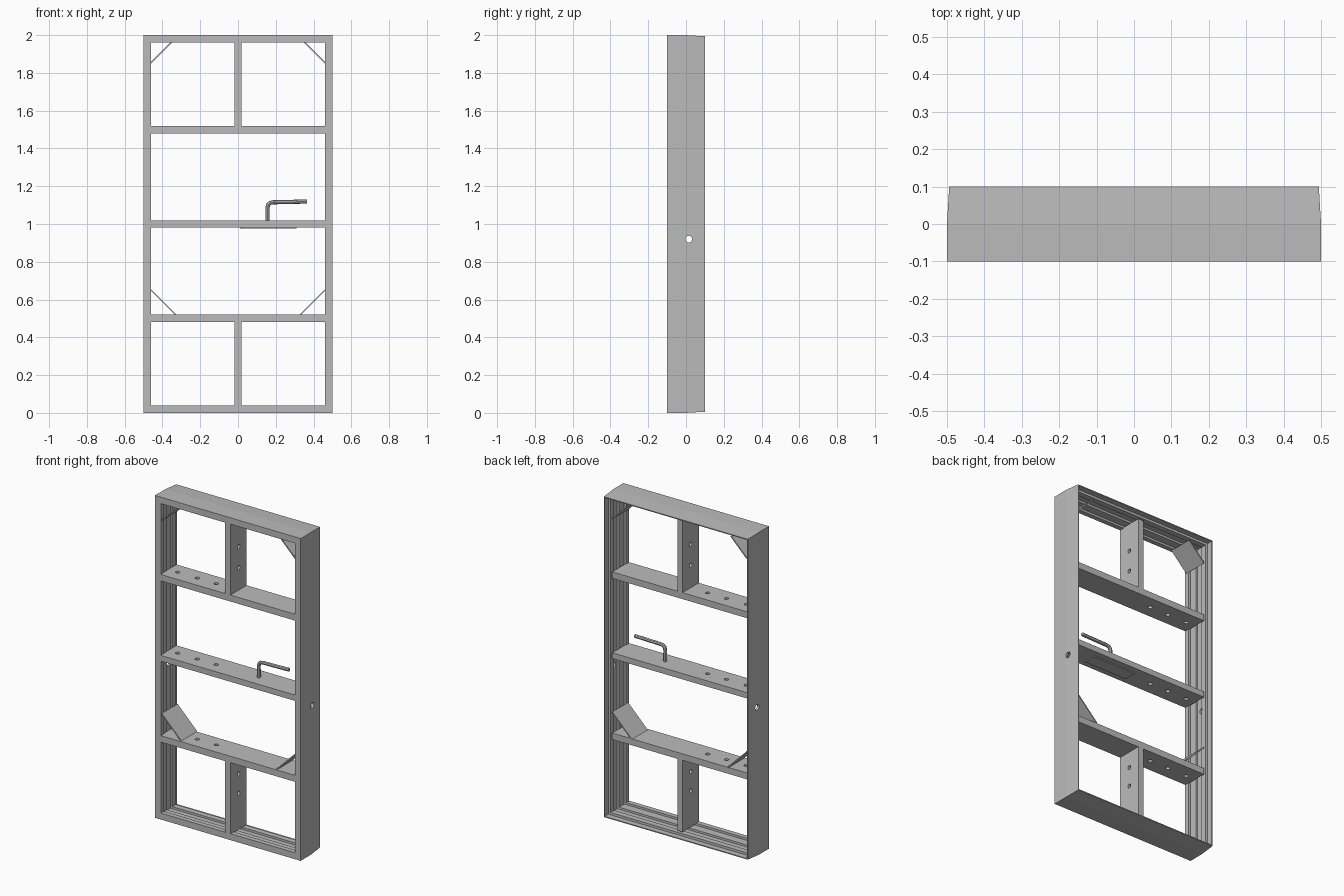
import bpy, bmesh, math
from mathutils import Matrix, Vector

old = bpy.data.objects.get("Cube")
if old:
    bpy.data.objects.remove(old, do_unlink=True)

steel = bpy.data.materials.new("grey_steel")
steel.use_nodes = True
GREY = (0.5, 0.5, 0.5, 1)
steel.diffuse_color = GREY
steel.node_tree.nodes["Principled BSDF"].inputs["Base Color"].default_value = GREY

FRONT, BACK = -0.1, 0.06   # depth range of the inner members


def finish(name, bm):
    bmesh.ops.recalc_face_normals(bm, faces=bm.faces)
    mesh = bpy.data.meshes.new(name)
    bm.to_mesh(mesh)
    bm.free()
    mesh.materials.append(steel)
    ob = bpy.data.objects.new(name, mesh)
    bpy.context.collection.objects.link(ob)
    return ob


def box(name, x0, x1, y0, y1, z0, z1):
    bm = bmesh.new()
    centre = Vector((x0 + x1, y0 + y1, z0 + z1)) / 2
    size = Matrix.Diagonal((x1 - x0, y1 - y0, z1 - z0, 1))
    bmesh.ops.create_cube(bm, size=1, matrix=Matrix.Translation(centre) @ size)
    return finish(name, bm)


def drill(ob, points, axis, radius, length):
    """Cut round holes through a part at the given points."""
    bm = bmesh.new()
    turn = Matrix.Rotation(math.pi / 2, 4, 'Y') if axis == 'X' else Matrix()
    for p in points:
        bmesh.ops.create_cone(bm, cap_ends=True, segments=16, radius1=radius,
                              radius2=radius, depth=length,
                              matrix=Matrix.Translation(p) @ turn)
    cutter = finish("hole_cutter", bm)
    cutter.hide_render = True
    mod = ob.modifiers.new("holes", 'BOOLEAN')
    mod.operation, mod.solver, mod.object = 'DIFFERENCE', 'EXACT', cutter
    deps = bpy.context.evaluated_depsgraph_get()
    cut_mesh = bpy.data.meshes.new_from_object(ob.evaluated_get(deps))
    ob.modifiers.clear()
    ob.data = cut_mesh
    bpy.data.objects.remove(cutter, do_unlink=True)


# Outer frame: a ribbed profile (inset, depth) swept round the rectangle
profile = [(0, -0.1), (0, 0), (0.006, 0.1), (0.012, 0.1), (0.012, 0.065),
           (0.027, 0.065), (0.027, 0.03), (0.014, 0.03), (0.014, -0.02),
           (0.027, -0.02), (0.027, -0.07), (0.04, -0.07), (0.04, -0.1)]
bm = bmesh.new()
rings = []
for d, y in profile:
    rings.append([bm.verts.new((sx * (0.5 - d), y, 1 + sz * (1 - d)))
                  for sx, sz in ((-1, -1), (1, -1), (1, 1), (-1, 1))])
for i, ring in enumerate(rings):
    following = rings[(i + 1) % len(rings)]
    for k in range(4):
        n = (k + 1) % 4
        bm.faces.new((ring[k], ring[n], following[n], following[k]))
frame = finish("outer_frame", bm)
drill(frame, [(0, 0.015, 0.92)], 'X', 0.018, 1.2)

# Cross beams with three holes on the right half
for name, z in (("lower", 0.5), ("middle", 1.0), ("upper", 1.5)):
    half = 0.018 if name == "middle" else 0.02
    beam = box(name + "_beam", -0.465, 0.465, FRONT + 0.0005, BACK, z - half, z + half)
    drill(beam, [(x, -0.02, z) for x in (-0.4, -0.265, -0.135)], 'Z', 0.013, 0.1)

# Upright studs in the top and bottom bays
for name, z0, z1, holes in (("lower", 0.035, 0.48, (0.26, 0.38)),
                            ("upper", 1.52, 1.965, (1.66, 1.79))):
    stud = box(name + "_stud", -0.018, 0.018, FRONT + 0.0005, BACK, z0, z1)
    drill(stud, [(0, -0.02, z) for z in holes], 'X', 0.013, 0.1)

# Diagonal corner plates
for level, z, up, run in (("upper", 1.96, -1, 0.11), ("lower", 0.52, 1, 0.135)):
    for side, s in (("left", 1), ("right", -1)):
        bm = bmesh.new()
        t = 0.01
        outline = [(0.46, run), (0.46, run - t), (0.46 - run + t, 0), (0.46 - run, 0)]
        face = bm.faces.new([bm.verts.new((s * x, FRONT + 0.01, z + up * h))
                             for x, h in outline])
        out = bmesh.ops.extrude_face_region(bm, geom=[face])
        moved = [g for g in out["geom"] if isinstance(g, bmesh.types.BMVert)]
        bmesh.ops.translate(bm, verts=moved, vec=(0, 0.155, 0))
        finish(f"{level}_{side}_corner_plate", bm)

# Thin plate under the middle beam
box("handle_plate", 0.01, 0.31, -0.06, 0.02, 0.976, 0.983)

# Bent rod handle
curve = bpy.data.curves.new("handle", 'CURVE')
curve.dimensions = '3D'
curve.bevel_depth, curve.bevel_resolution = 0.011, 2
curve.use_fill_caps = True
spline = curve.splines.new('POLY')
path = [(0.157, 1.01), (0.157, 1.09), (0.161, 1.104), (0.17, 1.112),
        (0.185, 1.115), (0.365, 1.119)]
spline.points.add(len(path) - 1)
for point, (x, z) in zip(spline.points, path):
    point.co = (x, -0.02, z, 1)
rod = bpy.data.objects.new("handle", curve)
bpy.context.collection.objects.link(rod)
rod_mesh = bpy.data.meshes.new_from_object(
    rod.evaluated_get(bpy.context.evaluated_depsgraph_get()))
bpy.data.objects.remove(rod, do_unlink=True)
rod_mesh.materials.clear()
rod_mesh.materials.append(steel)
handle = bpy.data.objects.new("bent_handle", rod_mesh)
bpy.context.collection.objects.link(handle)
bpy.context.view_layer.objects.active = handle
handle.select_set(True)
bpy.ops.object.shade_smooth_by_angle()
